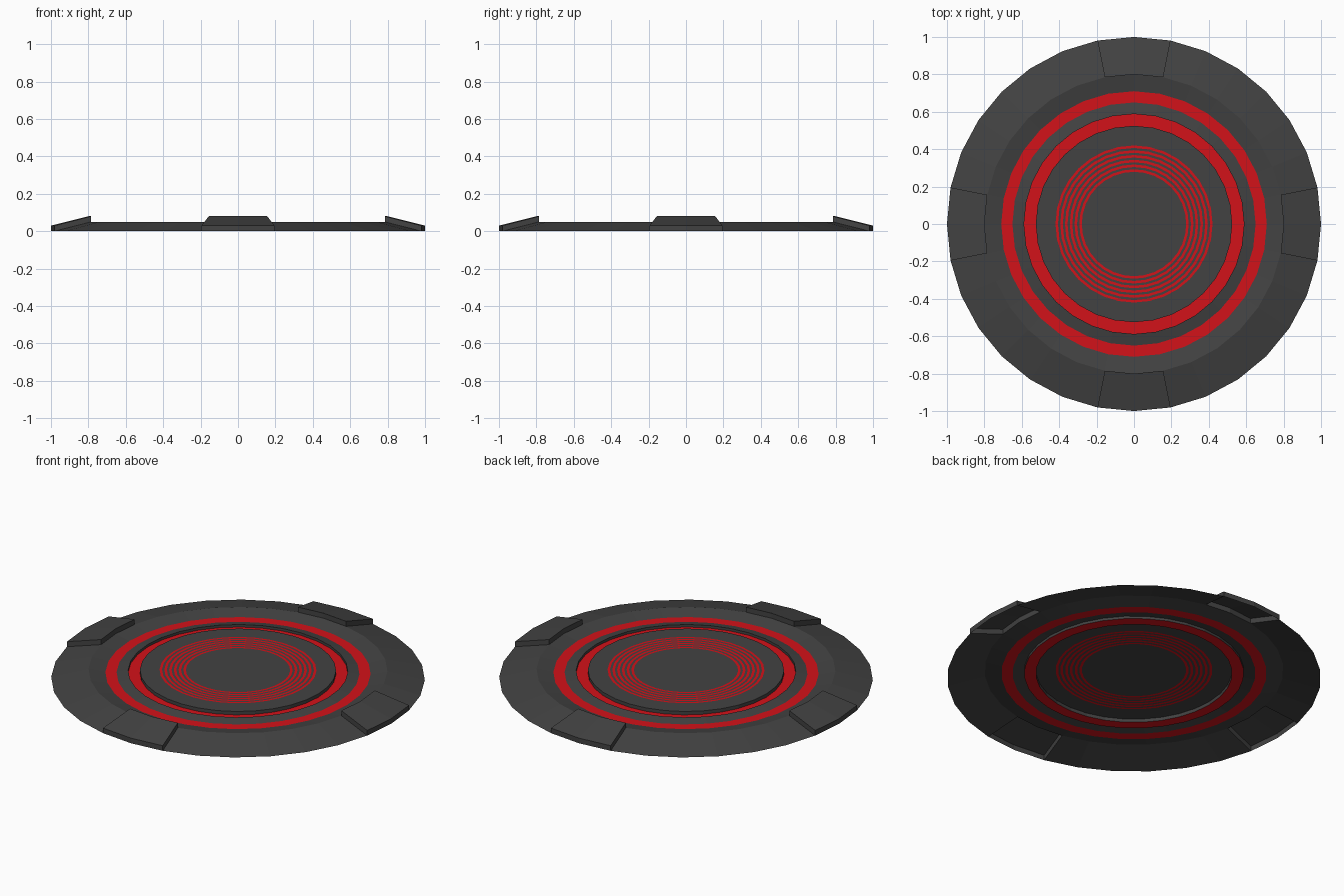
import bpy, bmesh
from math import sin, cos, pi

if "Cube" in bpy.data.objects:
    bpy.data.objects.remove(bpy.data.objects["Cube"])

SIDES = 32


def material(name, color):
    m = bpy.data.materials.new(name)
    m.diffuse_color = color
    m.use_nodes = True
    m.node_tree.nodes["Principled BSDF"].inputs["Base Color"].default_value = m.diffuse_color
    return m


dark = material("dark_grey", (0.055, 0.055, 0.055, 1))
red = material("red", (0.65, 0.006, 0.01, 1))


def polar(r, i, z):
    a = 2 * pi * i / SIDES
    return (r * cos(a), r * sin(a), z)


def finish(bm, name, mats):
    mesh = bpy.data.meshes.new(name)
    bm.to_mesh(mesh)
    bm.free()
    for m in mats:
        mesh.materials.append(m)
    obj = bpy.data.objects.new(name, mesh)
    bpy.context.collection.objects.link(obj)
    return obj


def is_pad(i):
    # two segments centred on each axis
    return i % 8 in (0, 7)


def lathe(name, profile, pad_gaps=False):
    """Open shell from (radius, height, colour of band going inward)."""
    bm = bmesh.new()
    rings = [[bm.verts.new(polar(r, i, z)) for i in range(SIDES)] for r, z, _ in profile]
    for k in range(len(rings) - 1):
        for i in range(SIDES):
            if pad_gaps and k == 0 and is_pad(i):
                continue
            j = (i + 1) % SIDES
            f = bm.faces.new((rings[k][i], rings[k][j], rings[k + 1][j], rings[k + 1][i]))
            f.material_index = profile[k][2]
    if not pad_gaps:
        bm.faces.new(rings[-1])
    return finish(bm, name, (dark, red))


# Sloped rim, shallow red channel, and the red groove around the centre
lathe("base_rim", [
    (1.0, 0.0, 0), (0.8, 0.05, 0), (0.71, 0.032, 1), (0.65, 0.032, 0),
    (0.588, 0.045, 0), (0.588, 0.03, 1), (0.525, 0.03, 0)], pad_gaps=True)

# Raised centre disc with thin concentric red lines
centre = [(0.525, 0.03, 0), (0.525, 0.05, 0)]
for n in range(6):
    r = 0.42 - n * 0.0255
    centre += [(r, 0.05, 1), (r - 0.0135, 0.05, 0)]
lathe("centre_disc", centre)

# Four raised pads, open underneath
for n in range(4):
    bm = bmesh.new()
    ids = [n * 8 - 1, n * 8, n * 8 + 1]
    lift = 0.03
    low = [[bm.verts.new(polar(r, i, z)) for i in ids] for r, z in ((1, 0), (0.8, 0.05))]
    top = [[bm.verts.new(polar(r, i, z + lift)) for i in ids] for r, z in ((1, 0), (0.8, 0.05))]
    for s in range(2):
        bm.faces.new((top[0][s], top[0][s + 1], top[1][s + 1], top[1][s]))
        bm.faces.new((low[0][s], low[0][s + 1], top[0][s + 1], top[0][s]))
        bm.faces.new((low[1][s + 1], low[1][s], top[1][s], top[1][s + 1]))
    bm.faces.new((low[1][0], low[0][0], top[0][0], top[1][0]))
    bm.faces.new((low[0][2], low[1][2], top[1][2], top[0][2]))
    finish(bm, f"rim_pad_{n + 1}", (dark,))
